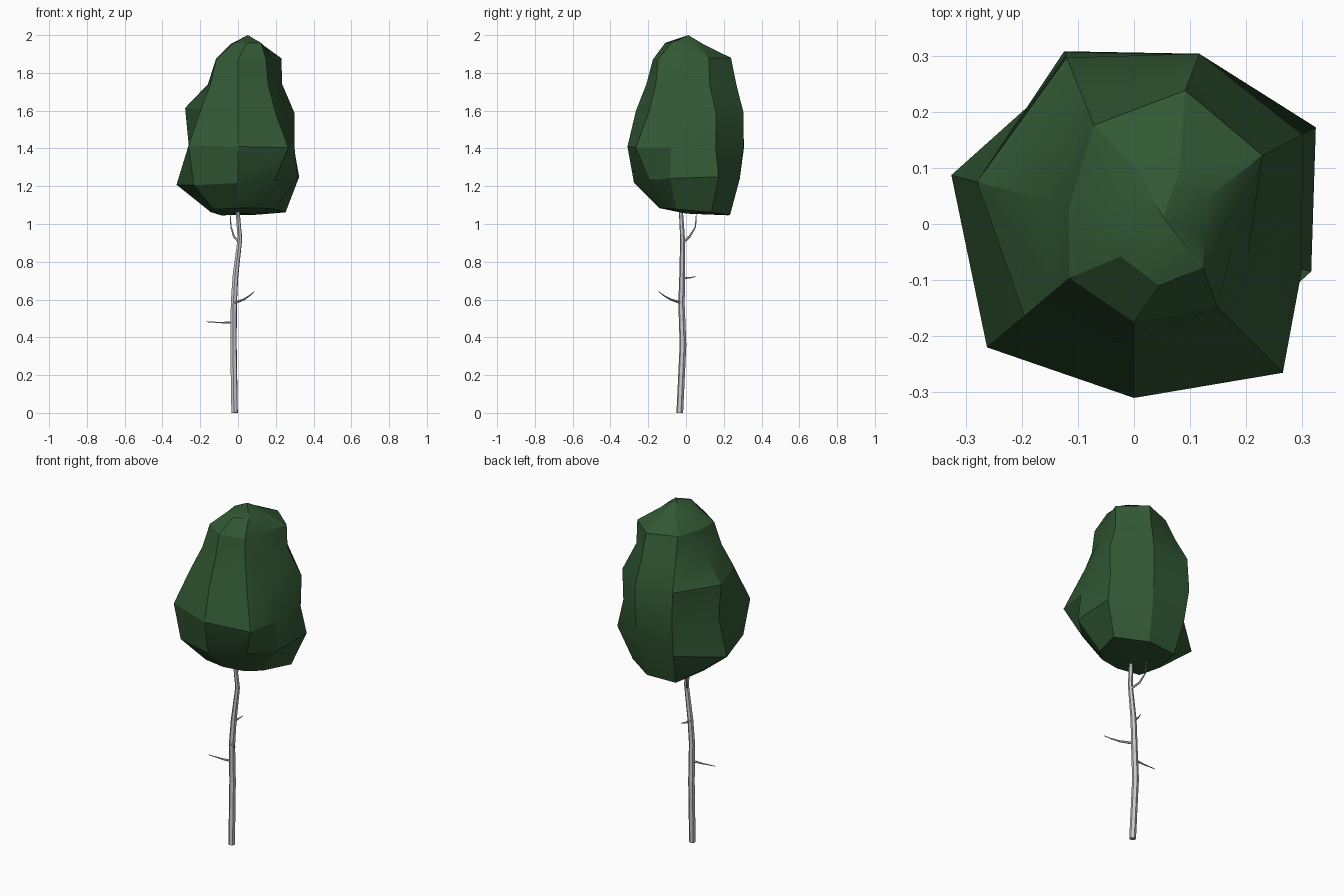
import bpy, bmesh
from math import radians, cos, sin

if "Cube" in bpy.data.objects:
    bpy.data.objects.remove(bpy.data.objects["Cube"])


def tube(name, points, radii):
    """Tapered six-sided tube along a path."""
    curve = bpy.data.curves.new(name, 'CURVE')
    curve.dimensions = '3D'
    curve.bevel_depth = 1.0
    curve.bevel_resolution = 1
    curve.use_fill_caps = True
    spline = curve.splines.new('POLY')
    spline.points.add(len(points) - 1)
    for p, co, r in zip(spline.points, points, radii):
        p.co = (*co, 1)
        p.radius = r
    spline.use_smooth = False
    obj = bpy.data.objects.new(name, curve)
    bpy.context.collection.objects.link(obj)
    return obj


# Trunk, gently bent, ending inside the crown
tube("trunk",
     [(-.018, -.033, 0), (-.024, -.016, .36), (-.022, -.024, .58),
      (-.014, -.020, .72), (.01, -.018, .92), (-.002, -.027, 1.07), (0, -.02, 1.2)],
     [.018, .018, .017, .016, .013, .011, .008])

# Thin bare twigs
twigs = {
    "twig_left": [(-.02, -.02, .48), (-.08, -.025, .478), (-.17, -.03, .482)],
    "twig_front": [(-.022, -.025, .582), (.03, -.08, .60), (.06, -.115, .62), (.085, -.145, .642)],
    "twig_back": [(-.016, -.022, .715), (-.012, .02, .715), (-.005, .052, .722)],
    "twig_upper": [(.01, -.018, .90), (-.022, .02, .935), (-.037, .05, .985), (-.045, .058, 1.10)],
}
for name, path in twigs.items():
    n = len(path) - 1
    tube(name, path, [.006 * (1 - i / n) + .0015 for i in range(n + 1)])

# Crown: eight-sided rings of uneven radius, starting at the front
angles = [radians(a) for a in (-90, -45, -15, 28, 69, 112, 165, 220)]
# height, tilt along x, tilt along y, centre x, radii
rings = [
    (1.07, .02, -.10, 0, (.14, .17, .20, .285, .25, .24, .15, .17)),
    (1.225, .06, .03, 0, (.275, .275, .327, .367, .305, .30, .337, .305)),
    (1.41, -.02, 0, 0, (.31, .375, .31, .335, .325, .332, .27, .342)),
    (1.60, -.05, 0, 0, (.265, .28, .275, .34, .325, .32, .29, .255)),
    (1.74, 0, 0, 0, (.21, .225, .21, .265, .285, .25, .165, .19)),
    (1.875, 0, .02, 0, (.175, .21, .18, .26, .255, .19, .12, .15)),
    (1.955, 0, -.04, .045, (.11, .11, .085, .09, .10, .10, .085, .09)),
]
bm = bmesh.new()
loops = []
for z, tx, ty, cx, radii in rings:
    loop = []
    for a, r in zip(angles, radii):
        x, y = cx + r * cos(a), r * sin(a)
        loop.append(bm.verts.new((x, y, z + tx * x + ty * y)))
    loops.append(loop)
for low, high in zip(loops, loops[1:]):
    for i in range(8):
        j = (i + 1) % 8
        bm.faces.new((low[i], low[j], high[j], high[i]))
top = bm.verts.new((.052, .012, 2.0))
base = bm.verts.new((0, 0, 1.055))
for i in range(8):
    j = (i + 1) % 8
    bm.faces.new((loops[-1][i], loops[-1][j], top))
    bm.faces.new((loops[0][j], loops[0][i], base))
bmesh.ops.recalc_face_normals(bm, faces=bm.faces)
mesh = bpy.data.meshes.new("crown")
bm.to_mesh(mesh)
bm.free()
crown = bpy.data.objects.new("crown", mesh)
bpy.context.collection.objects.link(crown)

leaf = bpy.data.materials.new("leaf_green")
leaf.diffuse_color = (.032, .098, .034, 1)
leaf.use_nodes = True
leaf.node_tree.nodes["Principled BSDF"].inputs["Base Color"].default_value = leaf.diffuse_color
mesh.materials.append(leaf)

bpy.context.view_layer.objects.active = crown
crown.select_set(True)
bpy.ops.object.shade_smooth_by_angle(angle=radians(24))
